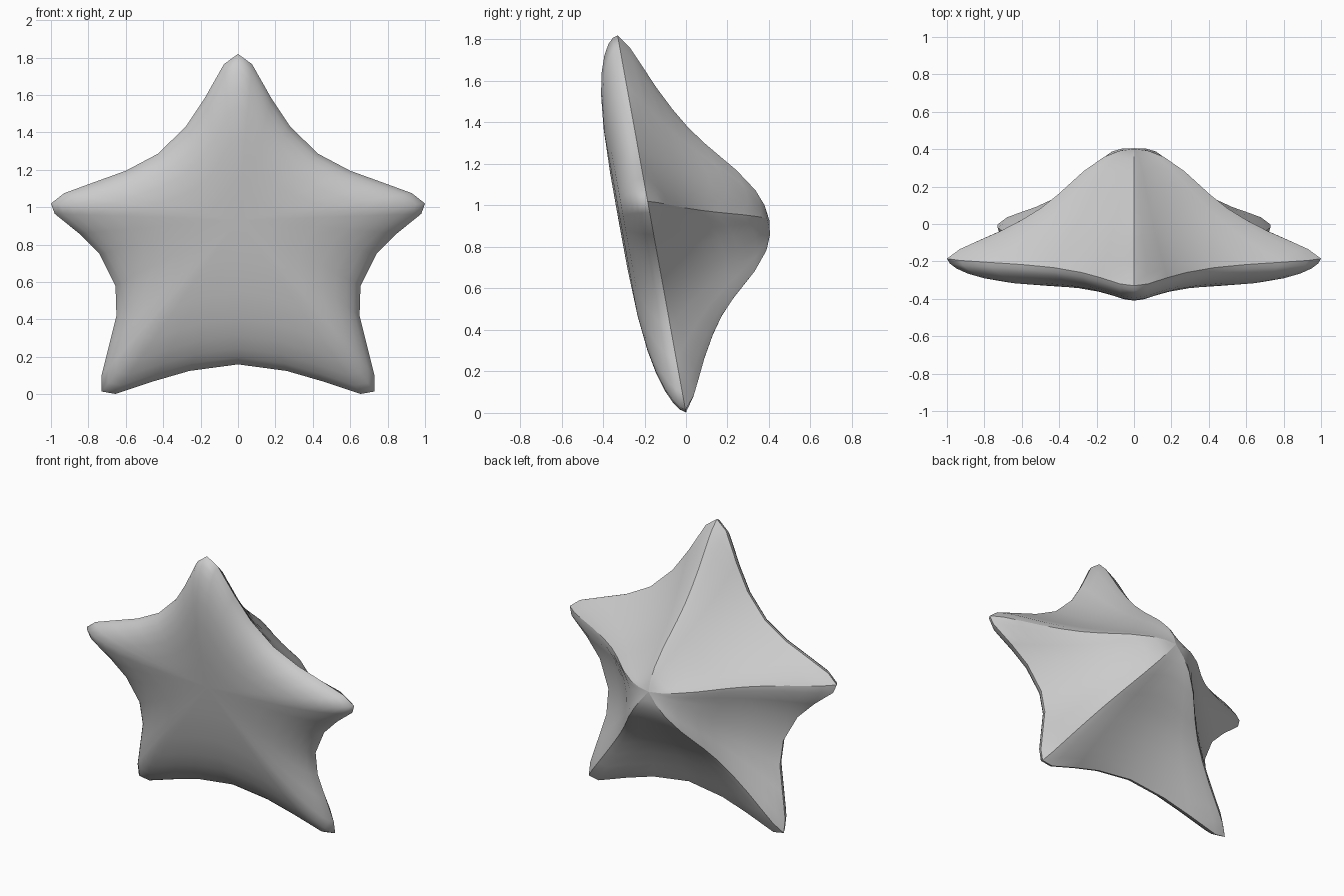
import bpy, bmesh

if "Cube" in bpy.data.objects:
    bpy.data.objects.remove(bpy.data.objects["Cube"])

HUB_Z = 0.93       # height of the hub where the back ridges meet
LEAN = -0.1813     # the star leans forward: rim y = LEAN * z

# Right half of the outline (x, z), from the top tip to the bottom notch
half = [(0, 1.82), (.075, 1.765), (.18, 1.58), (.28, 1.43), (.43, 1.285),
        (.6, 1.195), (.78, 1.13), (.93, 1.075), (1, 1.02), (.98, .965),
        (.85, .86), (.74, .75), (.655, .58), (.65, .42), (.69, .26),
        (.73, .1), (.73, .015), (.655, .002), (.45, .07), (.26, .125), (0, .16)]
outline = half + [(-x, z) for x, z in half[-2:0:-1]]
tips = [(0, 1.82), (1, 1.02), (.73, .015), (-.73, .015)]

# Height of a back ridge above the rim plane, from hub (0) to tip (1)
ridge_curve = [(0, .57), (.08, .56), (.16, .53), (.27, .455), (.41, .33), (.5, .26),
               (.6, .2), (.72, .14), (.85, .085), (.93, .05), (1, 0)]


def ridge(s):
    for (a, ha), (b, hb) in zip(ridge_curve, ridge_curve[1:]):
        if s <= b:
            return ha + (hb - ha) * (s - a) / (b - a)
    return 0.0


def tip_fraction(x, z):
    """Distance from the hub, as a fraction of the chord between two tips."""
    x, z = abs(x), z - HUB_Z
    for (ax, az), (bx, bz) in zip(tips, tips[1:]):
        az, bz = az - HUB_Z, bz - HUB_Z
        det = ax * bz - az * bx
        u, v = (x * bz - z * bx) / det, (ax * z - az * x) / det
        if u >= -1e-6 and v >= -1e-6:
            return u + v
    return 1.0


def point(p, t, back):
    """Surface point at fraction t of the way from hub to outline point p."""
    x, z = p[0] * t, HUB_Z + (p[1] - HUB_Z) * t
    if back:
        s = tip_fraction(*p)
        h = ridge(s * t) - ridge(s) * t * t
    else:
        h = -.157 * max(0, 1 - t ** 3.5) ** .6
    return x, LEAN * z + h, z


bm = bmesh.new()
n = len(outline)
rim = [bm.verts.new(point(p, 1, True)) for p in outline]


def shell(levels, back):
    """Rings of faces from the rim to the hub."""
    outer = rim
    for t in levels:
        inner = [bm.verts.new(point(p, t, back)) for p in outline]
        for i in range(n):
            j = (i + 1) % n
            bm.faces.new((outer[i], outer[j], inner[j], inner[i]))
        if back:
            mark_ridges(outer, inner)
        outer = inner
    hub = bm.verts.new(point((0, HUB_Z), 0, back))
    for i in range(n):
        bm.faces.new((outer[i], outer[(i + 1) % n], hub))
    if back:
        mark_ridges(outer, [hub] * n)


def mark_ridges(outer, inner):
    for i, p in enumerate(outline):
        if (abs(p[0]), p[1]) in tips:
            bm.edges.get((outer[i], inner[i])).smooth = False


# Peaked back with five ridges, then the softly domed front
shell([.93, .85, .72, .6, .5, .41, .27, .16, .08], True)
shell([.985, .95, .89, .8, .68, .5, .25], False)
for i in range(n):
    bm.edges.get((rim[i], rim[(i + 1) % n])).smooth = False
for f in bm.faces:
    f.smooth = True
bmesh.ops.recalc_face_normals(bm, faces=bm.faces[:])

mesh = bpy.data.meshes.new("star_body")
bm.to_mesh(mesh)
bm.free()
star = bpy.data.objects.new("star_body", mesh)
bpy.context.collection.objects.link(star)

grey = bpy.data.materials.new("light grey")
grey.diffuse_color = (.6, .6, .6, 1)
grey.use_nodes = True
grey.node_tree.nodes["Principled BSDF"].inputs["Base Color"].default_value = grey.diffuse_color
mesh.materials.append(grey)
